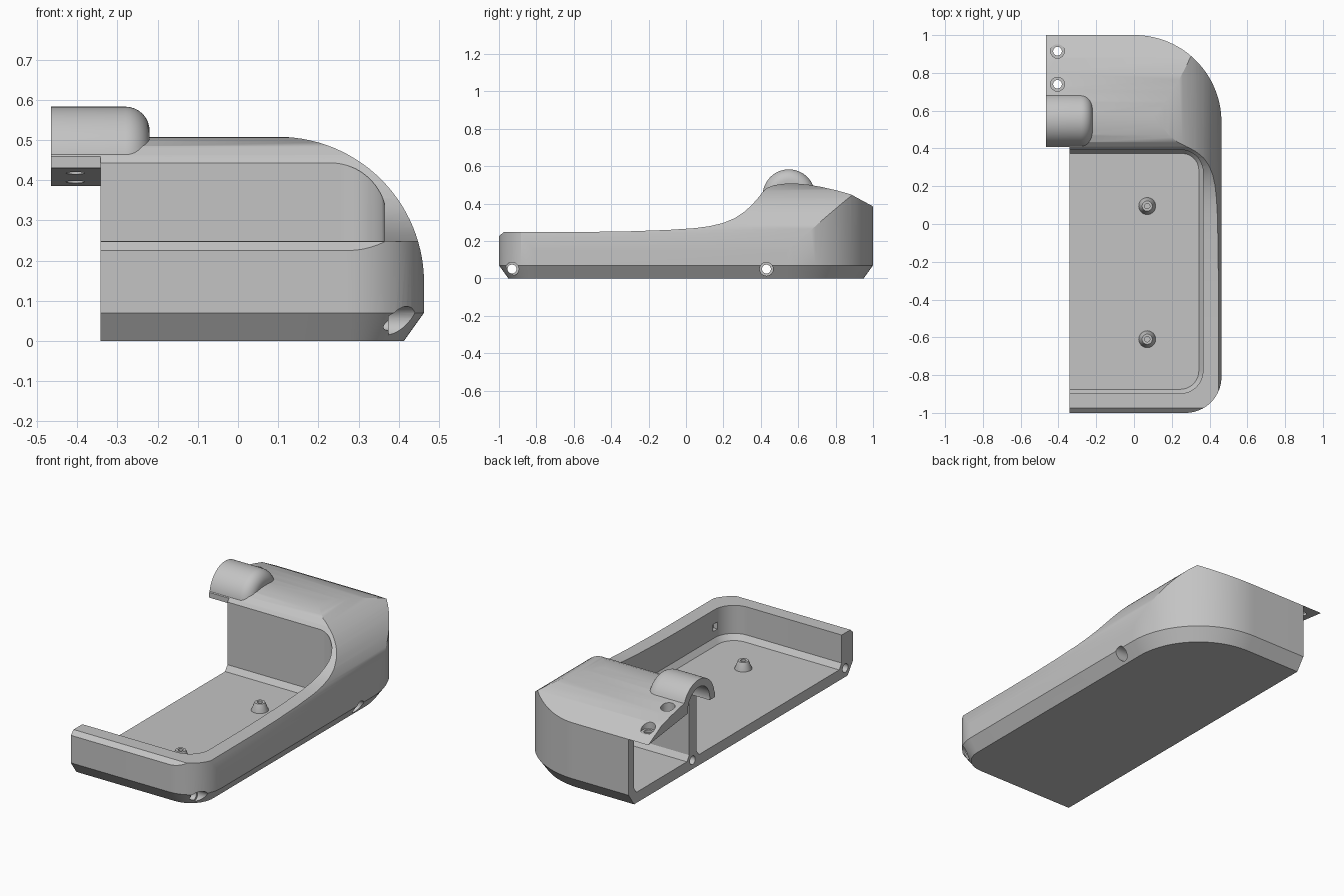
import bpy, bmesh
from math import sin, cos, pi

cube = bpy.data.objects.get("Cube")
if cube:
    bpy.data.objects.remove(cube, do_unlink=True)

grey = bpy.data.materials.new("plain grey")
grey.use_nodes = True
grey.diffuse_color = (0.55, 0.55, 0.55, 1)
grey.node_tree.nodes["Principled BSDF"].inputs["Base Color"].default_value = grey.diffuse_color


def loft(name, rings):
    """Closed solid through a list of equal-length rings."""
    bm = bmesh.new()
    rows = [[bm.verts.new(p) for p in ring] for ring in rings]
    n = len(rows[0])
    for a, b in zip(rows, rows[1:]):
        for i in range(n):
            j = (i + 1) % n
            bm.faces.new((a[i], a[j], b[j], b[i]))
    bm.faces.new(rows[0])
    bm.faces.new(rows[-1])
    bmesh.ops.recalc_face_normals(bm, faces=bm.faces)
    mesh = bpy.data.meshes.new(name)
    bm.to_mesh(mesh)
    bm.free()
    mesh.materials.append(grey)
    obj = bpy.data.objects.new(name, mesh)
    bpy.context.collection.objects.link(obj)
    return obj


def prism(name, pts, axis, lo, hi):
    """Extrude a 2D outline along x (y,z), y (x,z) or z (x,y)."""
    place = {"x": lambda a, b, t: (t, a, b),
             "y": lambda a, b, t: (a, t, b),
             "z": lambda a, b, t: (a, b, t)}[axis]
    return loft(name, [[place(a, b, t) for a, b in pts] for t in (lo, hi)])


def arc(cx, cy, r, start, end, n=16):
    return [(cx + r * cos(start + (end - start) * i / n),
             cy + r * sin(start + (end - start) * i / n)) for i in range(n + 1)]


def circle(cx, cy, r):
    return arc(cx, cy, r, 0, 2 * pi, 32)[:-1]


def combine(target, other, operation):
    """Apply a boolean and discard the helper."""
    other.hide_render = True
    mod = target.modifiers.new("combine", "BOOLEAN")
    mod.operation, mod.solver, mod.object = operation, "EXACT", other
    bpy.context.view_layer.objects.active = target
    bpy.ops.object.modifier_apply(modifier=mod.name)
    bpy.data.objects.remove(other, do_unlink=True)


def smooth(obj):
    bpy.ops.object.select_all(action="DESELECT")
    obj.select_set(True)
    bpy.context.view_layer.objects.active = obj
    bpy.ops.object.shade_smooth_by_angle(angle=0.45)


LEFT = -0.8


def plan(y0, x1, y1, r_front, r_back, inset):
    """Outline with two rounded right-hand corners, open end far left."""
    return ([(LEFT, y0 + inset)]
            + arc(x1 - r_front, y0 + r_front, r_front - inset, -pi / 2, 0)
            + arc(x1 - r_back, y1 - r_back, r_back - inset, 0, pi / 2, 28)
            + [(LEFT, y1 - inset)])


def tray(name, levels, *shape):
    """Stack plan outlines at (height, inset) levels."""
    return loft(name, [[(x, y, z) for x, y in plan(*shape, inset)]
                       for z, inset in levels])


def arch(left, right, top, r, bottom):
    return ([(left, bottom), (right, bottom)]
            + arc(right - r, top - r, r, 0, pi / 2, 28) + [(left, top)])


# Outer case: plan outline with chamfered foot, trimmed by front and side profiles
case = tray("case_shell", [(0, 0.05), (0.07, 0), (0.8, 0)], -1, 0.463, 1, 0.19, 0.46)
combine(case, prism("front_trim", arch(-0.465, 0.463, 0.508, 0.363, -0.1), "y", -1.2, 1.2), "INTERSECT")
side = [(-1.1, -0.1), (1.1, -0.1), (1.1, 0.33), (1, 0.385), (0.88, 0.45), (0.8, 0.472),
        (0.72, 0.49), (0.65, 0.502), (0.58, 0.508), (0.52, 0.506), (0.47, 0.498),
        (0.435, 0.485), (0.41, 0.462), (0.385, 0.43), (0.35, 0.39), (0.31, 0.355),
        (0.26, 0.322), (0.2, 0.297), (0.13, 0.28), (0.05, 0.269), (-0.1, 0.259),
        (-0.3, 0.252), (-0.5, 0.249), (-0.975, 0.248), (-1, 0.225), (-1.1, 0.125)]
combine(case, prism("side_trim", side, "x", -1, 1), "INTERSECT")

# Half-round boss on the roof with a rounded end
BY, BZ, BR, FILLET = 0.55, 0.443, 0.14, 0.06
stations = [(-0.465, BR)] + [(-0.28 + FILLET * sin(t * pi / 16),
                              BR - FILLET + FILLET * cos(t * pi / 16)) for t in range(9)]
boss = loft("boss", [[(x, y, z) for y, z in
                      arc(BY, BZ, r, 0, pi, 32) + [(BY - r, BZ - 0.008), (BY + r, BZ - 0.008)]]
                     for x, r in stations])
combine(case, boss, "UNION")

# Straight cut on the open side, leaving the overhanging tab
under_tab = [(-1.1, -0.1), (1.1, -0.1), (1.1, 0.373), (1, 0.385), (0.64, 0.43),
             (0.408, 0.43), (0.408, 0.7), (-1.1, 0.7)]
combine(case, prism("open_side_cut", under_tab, "x", -0.9, -0.342), "DIFFERENCE")

# Front compartment with a chamfered floor edge
FLOOR = 0.06
bay = tray("front_bay", [(FLOOR, 0.022), (FLOOR + 0.03, 0), (0.8, 0)],
           -0.897, 0.365, 0.395, 0.12, 0.11)
combine(bay, prism("bay_arch", arch(-0.9, 0.37, 0.443, 0.14, 0), "y", -1, 1), "INTERSECT")
combine(case, bay, "DIFFERENCE")

# Rear chamber under the roof
chamber = tray("rear_chamber", [(FLOOR, 0.02), (FLOOR + 0.03, 0), (0.8, 0)],
               0.46, 0.413, 0.95, 0.03, 0.41)
combine(chamber, prism("chamber_arch", arch(-0.9, 0.42, 0.44, 0.32, 0), "y", 0, 1.2), "INTERSECT")
ceiling = [(0.3, 0), (1.1, 0), (1.1, 0.37), (0.64, 0.427), (0.3, 0.427)]
combine(chamber, prism("chamber_ceiling", ceiling, "x", -0.9, 0.9), "INTERSECT")
combine(case, chamber, "DIFFERENCE")

# Hollow through the boss
combine(case, prism("boss_bore", circle(BY, BZ, 0.098), "x", -0.6, -0.265), "DIFFERENCE")

# Long screw holes with counterbores
for y in (-0.93, 0.43):
    combine(case, prism("screw_hole", circle(y, 0.05, 0.024), "x", -0.7, 0.7), "DIFFERENCE")
    combine(case, prism("screw_counterbore", circle(y, 0.05, 0.036), "x", 0.375, 0.7), "DIFFERENCE")

# Tab holes with counterbores
for y, seat in ((0.74, 0.445), (0.915, 0.412)):
    combine(case, prism("tab_hole", circle(-0.405, y, 0.023), "z", 0.2, 0.7), "DIFFERENCE")
    combine(case, prism("tab_counterbore", circle(-0.405, y, 0.037), "z", seat, 0.7), "DIFFERENCE")

# Small notch in the inner side wall
notch = [(-0.8, 0.13), (-0.76, 0.13), (-0.76, 0.17), (-0.8, 0.17)]
combine(case, prism("wall_notch", notch, "x", 0.3, 0.39), "DIFFERENCE")
smooth(case)

# Conical mounting posts with a blind hole
post_profile = [(0.045, FLOOR - 0.01), (0.045, FLOOR), (0.027, FLOOR + 0.045),
                (0.014, FLOOR + 0.045), (0.014, FLOOR + 0.01)]
for label, y in (("rear", 0.095), ("front", -0.61)):
    post = loft(label + "_mounting_post",
                [[(a, b, z) for a, b in circle(0.07, y, r)] for r, z in post_profile])
    smooth(post)
